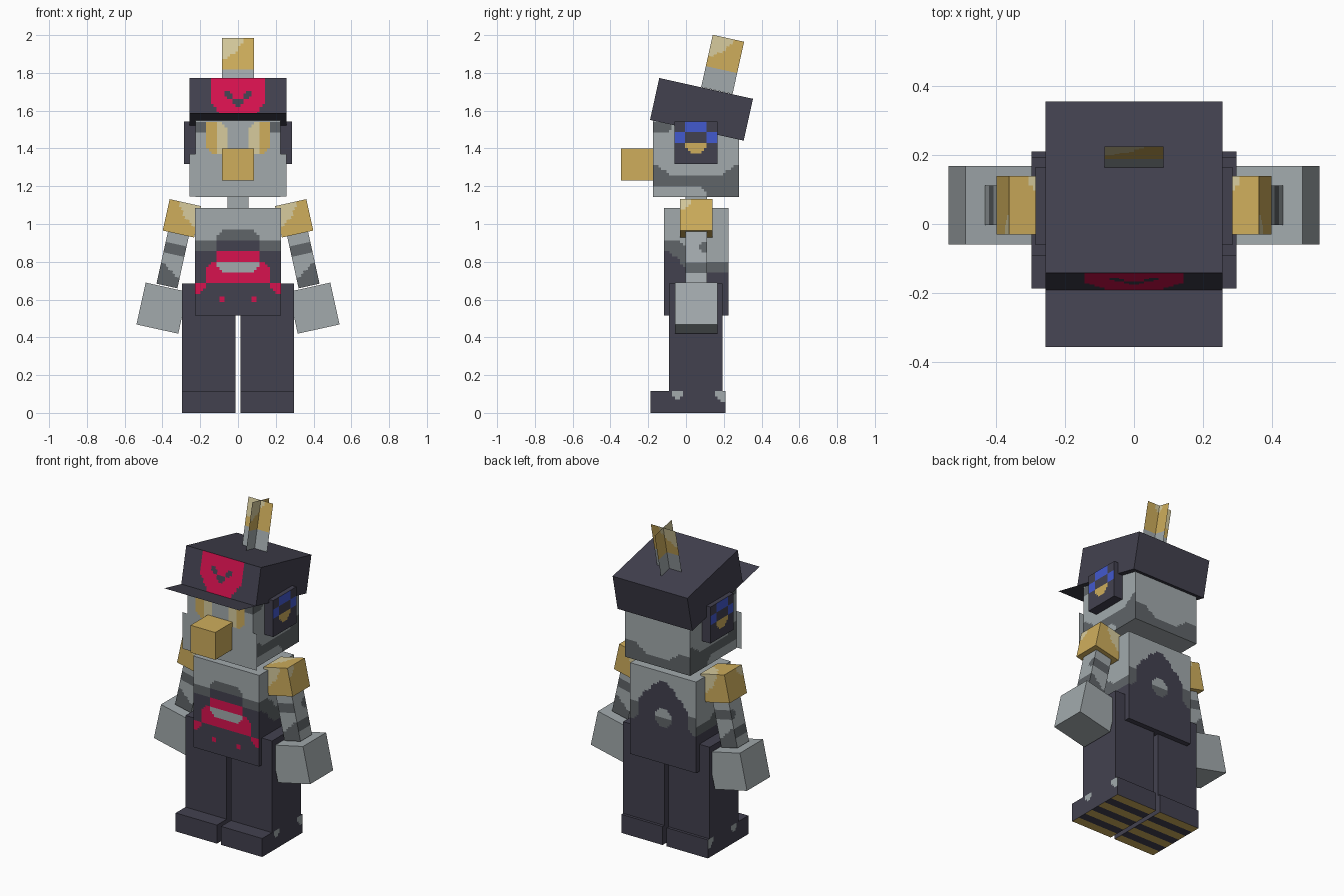
import bpy, bmesh, math
from mathutils import Matrix, Vector

if "Cube" in bpy.data.objects:
    bpy.data.objects.remove(bpy.data.objects["Cube"])

U = 0.0567                      # one block unit
TILT = math.radians(12.5)
MID = 0.0545                    # depth centre of the figure

# colours
COLOURS = {
    "N": ("navy", (0.055, 0.053, 0.078)),
    "L": ("light_grey", (0.36, 0.40, 0.415)),
    "D": ("dark_grey", (0.115, 0.128, 0.138)),
    "R": ("red", (0.68, 0.006, 0.078)),
    "G": ("gold", (0.62, 0.42, 0.107)),
    "P": ("pale_gold", (0.68, 0.60, 0.34)),
    "B": ("blue", (0.055, 0.10, 0.62)),
}
KEYS = list(COLOURS)
MATS = []
for key in KEYS:
    label, rgb = COLOURS[key]
    mat = bpy.data.materials.new(label)
    mat.diffuse_color = (*rgb, 1)
    mat.use_nodes = True
    mat.node_tree.nodes["Principled BSDF"].inputs["Base Color"].default_value = mat.diffuse_color
    MATS.append(mat)

# face name -> corner, across direction, down direction on a unit cube
FACES = {
    "front": ((-.5, -.5, .5), (1, 0, 0), (0, 0, -1)),
    "back": ((-.5, .5, .5), (1, 0, 0), (0, 0, -1)),
    "right": ((.5, -.5, .5), (0, 1, 0), (0, 0, -1)),
    "left": ((-.5, -.5, .5), (0, 1, 0), (0, 0, -1)),
    "top": ((-.5, .5, .5), (1, 0, 0), (0, -1, 0)),
    "bottom": ((-.5, .5, -.5), (1, 0, 0), (0, -1, 0)),
}


def cell_colour(rows, r, c, i, j):
    """Colour of quarter cell (i, j) of a block, with rounded block corners."""
    def at(a, b):
        inside = 0 <= a < len(rows) and 0 <= b < len(rows[0])
        return rows[a][b] if inside else rows[r][c]
    own = rows[r][c]
    if min(i, 3 - i) + min(j, 3 - j) <= 1:
        dr, dc = (-1 if i < 2 else 1), (-1 if j < 2 else 1)
        v, h, d = at(r + dr, c), at(r, c + dc), at(r + dr, c + dc)
        if v == h == d:
            return v
    return own


def box(name, loc, size, base, art=None, rot=(0, 0, 0), only=None):
    """Box whose faces may be cut into coloured blocks; 'only' gives one sheet."""
    art = dict(art or {})
    if "side" in art:
        art["left"] = art["right"] = art.pop("side")
    bm = bmesh.new()
    for face, (o, u, v) in FACES.items():
        if only and face != only:
            continue
        o, u, v = Vector(o), Vector(u), Vector(v)
        rows = art.get(face, [base])
        plain = len(set("".join(rows))) == 1
        n = 1 if plain else 4
        if plain:
            rows = [rows[0][0]]
        h, w = len(rows) * n, len(rows[0]) * n
        grid = [[bm.verts.new([a * s for a, s in zip(o + u * (x / w) + v * (y / h), size)])
                 for x in range(w + 1)] for y in range(h + 1)]
        for y in range(h):
            for x in range(w):
                f = bm.faces.new((grid[y][x], grid[y + 1][x],
                                  grid[y + 1][x + 1], grid[y][x + 1]))
                k = rows[0] if plain else cell_colour(rows, y // n, x // n, y % n, x % n)
                f.material_index = KEYS.index(k)
                # point every face outwards
                f.normal_update()
                if f.normal.dot(o + (u + v) / 2) < 0:
                    f.normal_flip()
    bmesh.ops.remove_doubles(bm, verts=bm.verts, dist=1e-5)
    mesh = bpy.data.meshes.new(name)
    bm.to_mesh(mesh)
    bm.free()
    for mat in MATS:
        mesh.materials.append(mat)
    ob = bpy.data.objects.new(name, mesh)
    ob.location, ob.rotation_euler = loc, rot
    bpy.context.collection.objects.link(ob)
    return ob


def flip(rows, s):
    return [r[::s] for r in rows]


# torso and neck
box("torso", (0, MID, 0.8), (8 * U, 6 * U, 10 * U), "N", {
    "front": ["LLLLLLLL", "LLLLLLLL", "LLDDDDLL", "DDNNNNDD", "NNRRRRNN",
              "NRLLLLRN", "NRRRRRRN", "RNNNNNNR", "NNRNNRNN", "NNNNNNNN"],
    "back": ["LLLLLLLL", "LLLNNLLL", "LLNNNNLL", "LNNNNNNL", "DNNLLNND",
             "DNNDDNND", "NNNNNNNN", "NNNNNNNN", "NNNNNNNN", "NNNNNNNN"],
    "side": ["LLLLLL", "LLLLLL", "LLLLLL", "DDLLLL", "NDDLLL",
             "NNDDDD", "NNNNNN", "NNNNNN", "NNNNNN", "NNNNNN"],
    "top": ["L"]})
box("neck", (0, MID, 1.11), (2 * U, 2 * U, 0.12), "L")

# head with jaw sheet and snout
box("head", (0, 0.0525, 1.37), (0.45, 0.455, 0.455), "L", {
    "front": ["LLLLLLLL", "DGPLLPGD", "LGPLLPGL", "LGPLLPGL"] + ["LLLLLLLL"] * 4,
    "side": ["LLLLLLLL", "DDLLLLLL", "LLLLLLLL", "LLLLLLLL",
             "LLLLLLLL", "DLLLLLLD", "DDDDDDDD", "LLLLLDDD"],
    "back": ["LLLLLLLL"] * 6 + ["DDLLLLDD", "DDDDDDDD"]})
box("jaw_sheet", (0, -0.178, 1.258), (0.514, 0, 0.227), "L", only="front")
box("snout", (0, -0.26, 1.315), (3 * U, 3 * U, 3 * U), "G")

# cap, brim and crossed plume, all tipped backwards
lean = (-TILT, 0, 0)
cap_centre = Vector((0, 0.082, 1.607))
box("cap", cap_centre, (0.514, 0.508, 0.227), "N", {
    "front": ["NNRRRRRNN", "NNRNRNRNN", "NNRRNRRNN", "NNNRRRNNN"]}, lean)
brim_offset = Matrix.Rotation(-TILT, 3, "X") @ Vector((0, -0.339, -0.1135))
box("cap_brim", cap_centre + brim_offset, (0.514, 0.17, 0), "N", rot=lean, only="bottom")
feather = ["PPG", "PGG", "GGG", "LLL", "LLL"]
box("plume_across", (0, 0.194, 1.845), (3 * U, 0, 5 * U), "G",
    {"front": feather}, lean, "front")
box("plume_along", (0, 0.194, 1.845), (0, 3 * U, 5 * U), "G",
    {"right": feather}, lean, "right")

# paired parts
for s, side in ((-1, "right"), (1, "left")):
    box(side + "_ear", (s * 0.252, 0.0525, 1.43), (0.066, 4 * U, 4 * U), "N",
        {"side": ["NBBN", "BNNB", "NGGN", "NNNN"]})

    # arm chain hangs outwards from the shoulder
    tip = (0, -s * TILT, 0)
    down = Vector((s * math.sin(TILT), 0, -math.cos(TILT)))
    shoulder = Vector((s * 0.297, MID, 1.03))
    pad = flip(["GPP", "GGP", "GGG"], -s)
    box(side + "_shoulder", shoulder, (3 * U, 3 * U, 3 * U), "G",
        {"front": pad, "back": pad, "top": pad, "side": ["PGG", "GGG", "GGG"]}, tip)
    sleeve = ["LL", "DD", "LL", "DL", "DD"]
    box(side + "_arm", shoulder + down * 0.225, (2 * U, 2 * U, 5 * U), "L",
        {"front": flip(sleeve, -s), "back": flip(sleeve, -s),
         "side": ["LL", "LD", "LL", "DD", "LL"]}, tip)
    box(side + "_hand", shoulder + down * 0.487, (4 * U, 4 * U, 4 * U), "L", rot=tip)

    # leg and boot with striped sole
    x = s * 0.156
    box(side + "_leg", (x, 0.051, 0.4), (5 * U, 5 * U, 0.57), "N")
    outer = "right" if s > 0 else "left"
    box(side + "_boot", (x, 0.0115, 0.0575), (5 * U, 7 * U, 0.115), "N",
        {outer: ["NNLNNNL", "NNNNNNN"],
         "bottom": ["GGGGG", "NNNNN"] * 3 + ["GGGGG"]})
